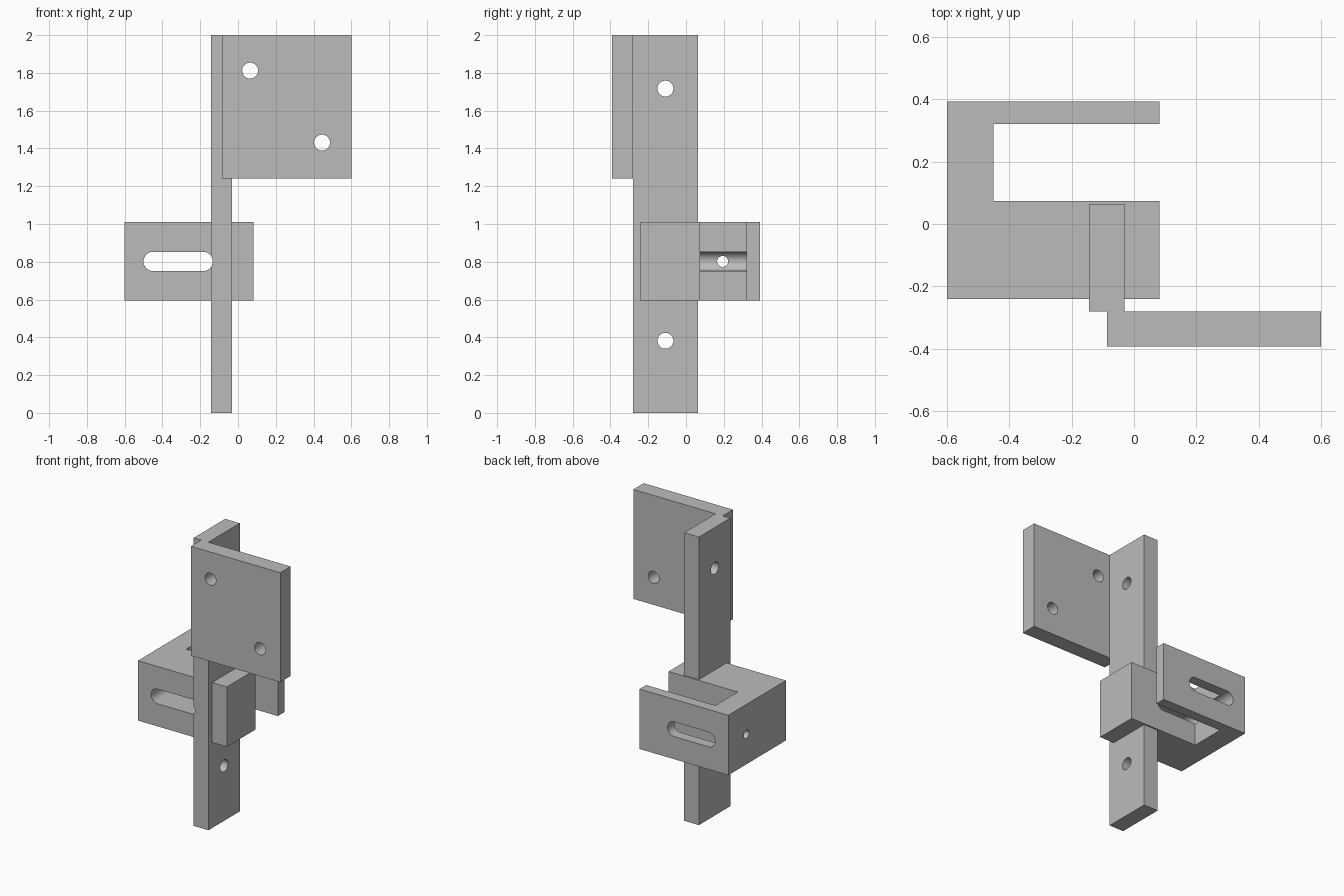
import bpy, bmesh, math
from mathutils import Matrix, Vector

if "Cube" in bpy.data.objects:
    bpy.data.objects.remove(bpy.data.objects["Cube"])

grey = bpy.data.materials.new("plain grey")
grey.use_nodes = True
colour = (0.5, 0.5, 0.5, 1)
grey.diffuse_color = colour
grey.node_tree.nodes["Principled BSDF"].inputs["Base Color"].default_value = colour


def make(name, bm):
    bmesh.ops.recalc_face_normals(bm, faces=bm.faces)
    mesh = bpy.data.meshes.new(name)
    bm.to_mesh(mesh)
    bm.free()
    mesh.materials.append(grey)
    obj = bpy.data.objects.new(name, mesh)
    bpy.context.collection.objects.link(obj)
    return obj


def prism(name, outline, bottom, top, turn=Matrix()):
    """Extrude a flat outline upward, then turn it into place."""
    bm = bmesh.new()
    face = bm.faces.new([bm.verts.new((x, y, bottom)) for x, y in outline])
    grown = bmesh.ops.extrude_face_region(bm, geom=[face])["geom"]
    verts = [v for v in grown if isinstance(v, bmesh.types.BMVert)]
    bmesh.ops.translate(bm, verts=verts, vec=(0, 0, top - bottom))
    bmesh.ops.transform(bm, verts=bm.verts, matrix=turn)
    return make(name, bm)


def box(name, x0, x1, y0, y1, z0, z1):
    return prism(name, [(x0, y0), (x1, y0), (x1, y1), (x0, y1)], z0, z1)


def drill(name, centre, axis, radius, depth, stretch=0):
    """Round cutter, or a rounded slot when stretched."""
    pts = []
    for i in range(48):
        a = math.tau * (i + 0.5) / 48
        side = stretch / 2 if math.cos(a) > 0 else -stretch / 2
        pts.append((side + radius * math.cos(a), radius * math.sin(a)))
    spin = Matrix.Rotation(math.pi / 2, 4, "Y" if axis == "x" else "X")
    turn = Matrix.Translation(Vector(centre)) @ spin
    return prism(name, pts, -depth / 2, depth / 2, turn)


def combine(obj, other, operation):
    mod = obj.modifiers.new(operation, "BOOLEAN")
    mod.operation, mod.object, mod.solver = operation, other, "EXACT"
    bpy.context.view_layer.objects.active = obj
    bpy.ops.object.modifier_apply(modifier=mod.name)


# Upright bar, fused with the square mounting plate
upright = box("upright_with_plate", -0.144, -0.031, -0.28, 0.064, 0, 2)
plate = box("mounting_plate", -0.086, 0.6, -0.393, -0.28, 1.24, 2)
combine(upright, plate, "UNION")
bpy.data.objects.remove(plate)

# U-shaped clamp block, open toward the left
clamp = prism("clamp_block", [
    (-0.6, -0.24), (0.082, -0.24), (0.082, 0.074), (-0.45, 0.074),
    (-0.45, 0.32), (0.082, 0.32), (0.082, 0.393), (-0.6, 0.393)], 0.594, 1.01)

# Slot and holes
slot = drill("slot_cutter", (-0.317, 0, 0.802), "y", 0.051, 2, 0.264)
cuts = [(clamp, slot), (upright, slot),
        (clamp, drill("pin_cutter", (-0.6, 0.194, 0.802), "x", 0.029, 0.4))]
for x, z in ((0.064, 1.812), (0.445, 1.431)):
    cuts.append((upright, drill("plate_cutter", (x, -0.34, z), "y", 0.042, 0.3)))
for z in (0.382, 1.717):
    cuts.append((upright, drill("bar_cutter", (-0.088, -0.109, z), "x", 0.042, 0.3)))
for target, cutter in cuts:
    combine(target, cutter, "DIFFERENCE")
for cutter in {c for _, c in cuts}:
    bpy.data.objects.remove(cutter)

# Smooth bores, crisp edges
for obj in (upright, clamp):
    bpy.ops.object.select_all(action="DESELECT")
    obj.select_set(True)
    bpy.context.view_layer.objects.active = obj
    bpy.ops.object.shade_smooth_by_angle(angle=math.radians(30))
